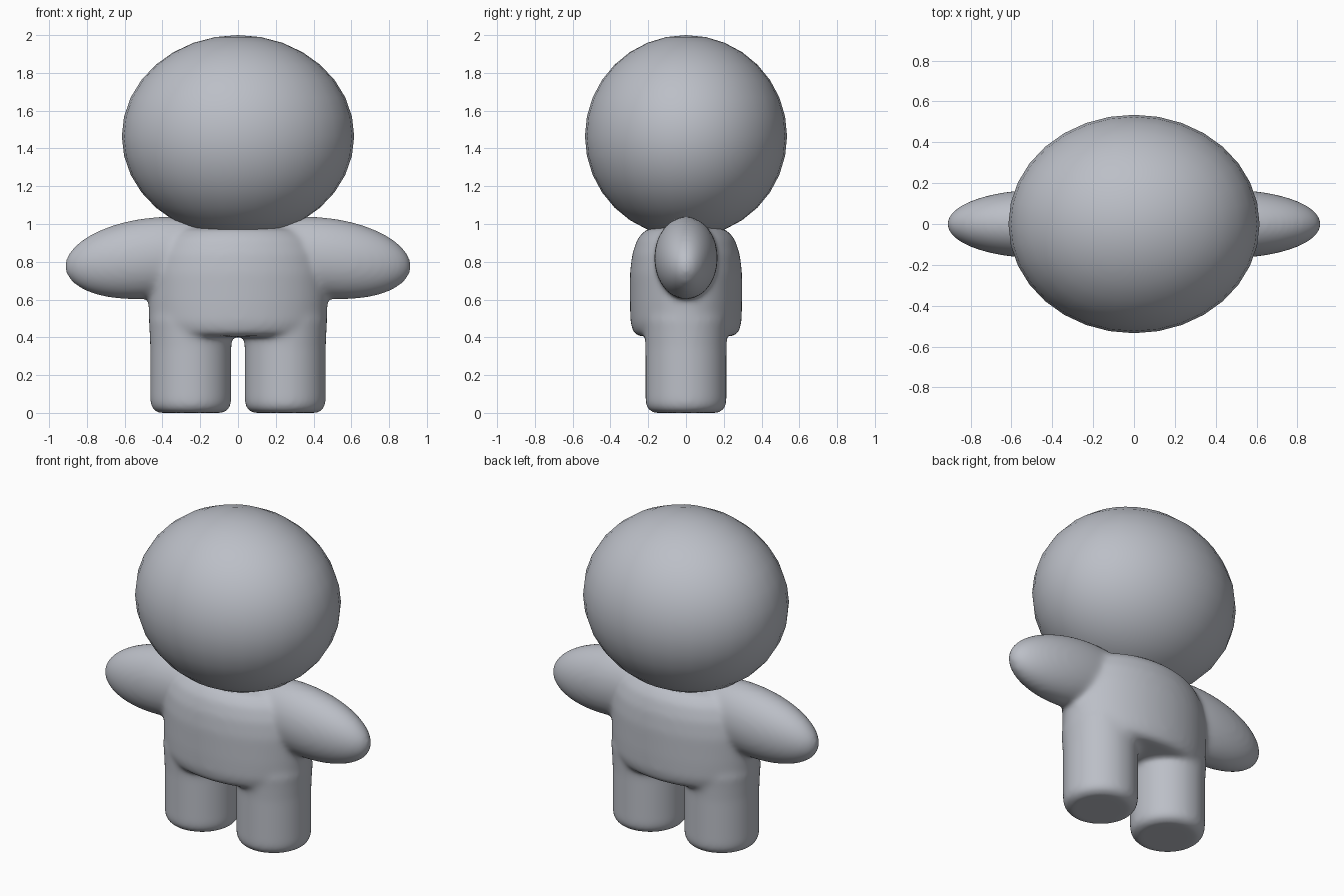
import bpy, bmesh, math
from mathutils import Matrix

if "Cube" in bpy.data.objects:
    bpy.data.objects.remove(bpy.data.objects["Cube"])

grey = bpy.data.materials.new("plain grey")
grey.diffuse_color = (0.5, 0.52, 0.57, 1)
grey.use_nodes = True
grey.node_tree.nodes["Principled BSDF"].inputs["Base Color"].default_value = grey.diffuse_color


def finish(bm, name):
    bmesh.ops.recalc_face_normals(bm, faces=bm.faces)
    mesh = bpy.data.meshes.new(name)
    bm.to_mesh(mesh)
    bm.free()
    mesh.materials.append(grey)
    mesh.shade_smooth()
    ob = bpy.data.objects.new(name, mesh)
    bpy.context.collection.objects.link(ob)
    return ob


def lathe(bm, profile, sx, sy, cx=0, n=64):
    """Closed solid from (radius factor, height) rings, capped at both ends."""
    rings = []
    for r, z in profile:
        rings.append([bm.verts.new((cx + sx * r * math.cos(2 * math.pi * i / n),
                                    sy * r * math.sin(2 * math.pi * i / n), z))
                      for i in range(n)])
    for a, b in zip(rings, rings[1:]):
        for i in range(n):
            j = (i + 1) % n
            bm.faces.new((a[i], a[j], b[j], b[i]))
    bm.faces.new(rings[0][::-1])
    bm.faces.new(rings[-1])


# head: slightly wide ball
bm = bmesh.new()
bmesh.ops.create_uvsphere(bm, u_segments=32, v_segments=16, radius=1,
                          matrix=Matrix.Translation((0, 0, 1.465))
                          @ Matrix.Diagonal((0.615, 0.535, 0.535, 1)))
finish(bm, "head")

# body: torso, arms and legs melted together
bm = bmesh.new()
lathe(bm, [(0.84, 0.405), (0.94, 0.425), (0.99, 0.48), (1, 0.58), (1, 0.74),
           (0.96, 0.84), (0.87, 0.92), (0.74, 0.965), (0.6, 0.98)], 0.475, 0.297)
for s in (-1, 1):
    # leg with rounded foot edge
    lathe(bm, [(0.80, 0), (0.92, 0.015), (0.98, 0.035), (1, 0.06), (1, 0.35),
               (1.02, 0.44), (1.04, 0.49), (1, 0.54), (0.9, 0.57)],
          0.215, 0.215, cx=0.25 * s)
    # drooping oval arm
    bmesh.ops.create_uvsphere(bm, u_segments=48, v_segments=32, radius=1,
                              matrix=Matrix.Translation((0.46 * s, 0, 0.82))
                              @ Matrix.Rotation(math.radians(7 * s), 4, 'Y')
                              @ Matrix.Diagonal((0.46, 0.168, 0.213, 1)))
body = finish(bm, "body")
remesh = body.modifiers.new("melt", 'REMESH')
remesh.mode = 'VOXEL'
remesh.voxel_size = 0.014
remesh.use_smooth_shade = True
smooth = body.modifiers.new("soften", 'SMOOTH')
smooth.factor = 0.5
smooth.iterations = 20
